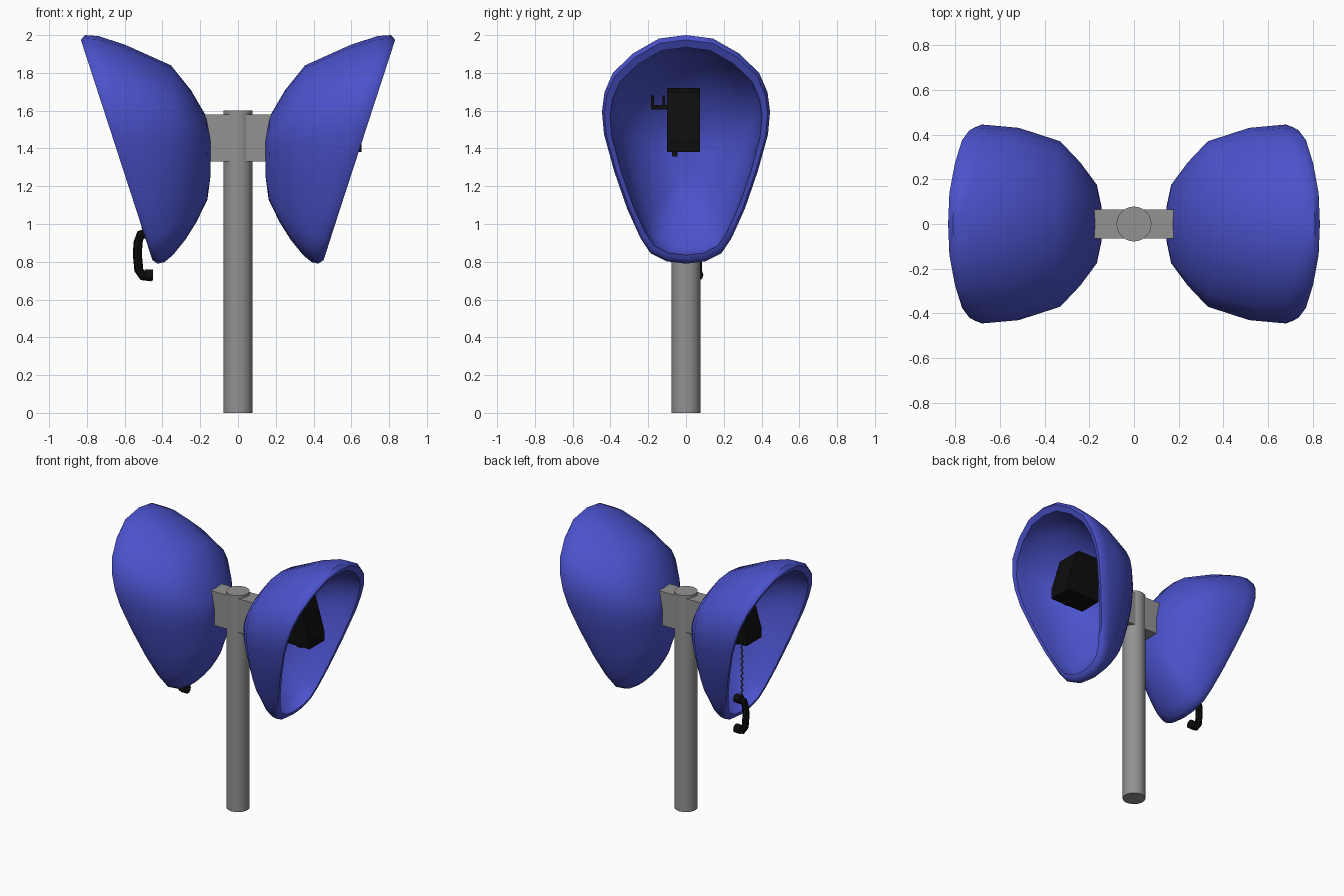
import bpy, bmesh, math
from mathutils import Vector, Matrix

if "Cube" in bpy.data.objects:
    bpy.data.objects.remove(bpy.data.objects["Cube"])


def material(name, rgb):
    m = bpy.data.materials.new(name)
    m.diffuse_color = (*rgb, 1)
    m.use_nodes = True
    m.node_tree.nodes["Principled BSDF"].inputs["Base Color"].default_value = m.diffuse_color
    return m


BLUE = material("shell blue", (0.07, 0.085, 0.60))
GREY = material("post grey", (0.29, 0.29, 0.29))
BLACK = material("phone black", (0.004, 0.004, 0.004))
CORD = material("cord dark olive", (0.06, 0.055, 0.035))


def finish(bm, name, mat, angle=None, turn=False):
    """Turn a bmesh into an object; turn=True spins it half a turn round the post."""
    bmesh.ops.recalc_face_normals(bm, faces=bm.faces)
    if turn:
        bmesh.ops.rotate(bm, verts=bm.verts, matrix=Matrix.Rotation(math.pi, 3, 'Z'))
    me = bpy.data.meshes.new(name)
    bm.to_mesh(me)
    bm.free()
    ob = bpy.data.objects.new(name, me)
    bpy.context.collection.objects.link(ob)
    me.materials.append(mat)
    if angle:
        bpy.ops.object.select_all(action='DESELECT')
        ob.select_set(True)
        bpy.context.view_layer.objects.active = ob
        bpy.ops.object.shade_smooth_by_angle(angle=math.radians(angle))
    return ob


def add_box(bm, lo, hi):
    lo, hi = Vector(lo), Vector(hi)
    m = Matrix.Translation((lo + hi) / 2) @ Matrix.Diagonal((*(hi - lo), 1))
    bmesh.ops.create_cube(bm, size=1, matrix=m)


def tube(name, pts, radius, mat, sides=8, angle=40, turn=False):
    """Sweep a round section along a path in the xz plane."""
    bm = bmesh.new()
    pts = [Vector(p) for p in pts]
    rings = []
    for i, p in enumerate(pts):
        t = (pts[min(i + 1, len(pts) - 1)] - pts[max(i - 1, 0)]).normalized()
        n = Vector((0, 1, 0))
        b = t.cross(n).normalized()
        rings.append([bm.verts.new(p + radius * (math.cos(a) * n + math.sin(a) * b))
                      for a in (2 * math.pi * k / sides for k in range(sides))])
    for r, s in zip(rings, rings[1:]):
        for k in range(sides):
            bm.faces.new((r[k], r[(k + 1) % sides], s[(k + 1) % sides], s[k]))
    bm.faces.new(rings[0])
    bm.faces.new(rings[-1])
    return finish(bm, name, mat, angle, turn)


# Egg outline of the opening: (width fraction, height fraction), top to bottom
EGG = [(0, 1), (.32, .985), (.63, .92), (.87, .835), (.97, .75), (1, .665), (.975, .565),
       (.855, .405), (.70, .24), (.54, .11), (.42, .045), (.23, .01), (0, 0)]
OUTLINE = EGG + [(-w, h) for w, h in EGG[-2:0:-1]]

# Shell rings: top x, top z, bottom x, bottom z, half width
OUTER = [(.146, 1.47, .146, 1.25, .08), (.168, 1.57, .162, 1.13, .175),
         (.25, 1.71, .22, 1.01, .275), (.355, 1.84, .28, .915, .37),
         (.60, 1.95, .345, .835, .43), (.74, 1.995, .39, .798, .44),
         (.81, 2.0, .425, .79, .445), (.832, 1.975, .452, .808, .432)]
INNER = [(.81, 1.935, .462, .835, .402), (.73, 1.945, .42, .84, .395),
         (.60, 1.905, .38, .875, .385), (.38, 1.795, .315, .955, .33),
         (.28, 1.67, .25, 1.05, .24), (.205, 1.55, .198, 1.15, .15),
         (.185, 1.46, .185, 1.26, .07)]


def shell(name, turn):
    bm = bmesh.new()
    rings = []
    for tx, tz, bx, bz, hw in OUTER + INNER:
        rings.append([bm.verts.new((bx + (tx - bx) * h, hw * w, bz + (tz - bz) * h))
                      for w, h in OUTLINE])
    n = len(OUTLINE)
    for r, s in zip(rings, rings[1:]):
        for k in range(n):
            bm.faces.new((r[k], r[(k + 1) % n], s[(k + 1) % n], s[k]))
    bm.faces.new(rings[0])
    bm.faces.new(rings[-1])
    finish(bm, name, BLUE, 50, turn)


def phone(name, dx, turn):
    bm = bmesh.new()
    # sloped-front body, extruded across y
    prof = [(.38, 1.38), (.655, 1.38), (.655, 1.45), (.58, 1.70), (.55, 1.72), (.38, 1.72)]
    a = [bm.verts.new((x + dx, -.10, z)) for x, z in prof]
    b = [bm.verts.new((x + dx, .075, z)) for x, z in prof]
    bm.faces.new(a)
    bm.faces.new(b)
    for k in range(len(prof)):
        j = (k + 1) % len(prof)
        bm.faces.new((a[k], a[j], b[j], b[k]))
    # handset cradle on the side
    add_box(bm, (.50 + dx, -.185, 1.605), (.54 + dx, -.09, 1.63))
    add_box(bm, (.50 + dx, -.185, 1.605), (.54 + dx, -.17, 1.68))
    add_box(bm, (.50 + dx, -.125, 1.605), (.54 + dx, -.11, 1.68))
    # cord socket below
    add_box(bm, (.53 + dx, -.075, 1.358), (.57 + dx, -.045, 1.39))
    finish(bm, name, BLACK, None, turn)


# Post
bm = bmesh.new()
bmesh.ops.create_cone(bm, cap_ends=True, segments=24, radius1=.078, radius2=.078, depth=1.6,
                      matrix=Matrix.Translation((0, 0, .8)))
finish(bm, "post", GREY, 40)

# Cross arm holding both shells
bm = bmesh.new()
add_box(bm, (-.18, -.065, 1.33), (.18, .065, 1.58))
finish(bm, "cross_arm", GREY)

# Two shells and two phones, the left set turned round the post
shell("right_shell", False)
shell("left_shell", True)
phone("right_phone", 0, False)
phone("left_phone", -.09, True)

# Hanging handset of the left phone and its wavy cord
Y = -.06
handset = [(.475, Y, .955), (.515, Y, .945), (.53, Y, .90), (.532, Y, .83),
           (.525, Y, .755), (.505, Y, .725), (.455, Y, .72)]
tube("handset_grip", handset, .024, BLACK, turn=True)
for nm, z in (("earpiece", .952), ("mouthpiece", .73)):
    tube("handset_" + nm, [(.495, Y, z), (.45, Y, z)], .032, BLACK, sides=10, turn=True)
wave = [(.50 + .008 * math.sin(i * math.pi / 2), Y, 1.37 - .0105 * i) for i in range(41)]
tube("handset_cord", wave, .005, CORD, sides=5, turn=True)
